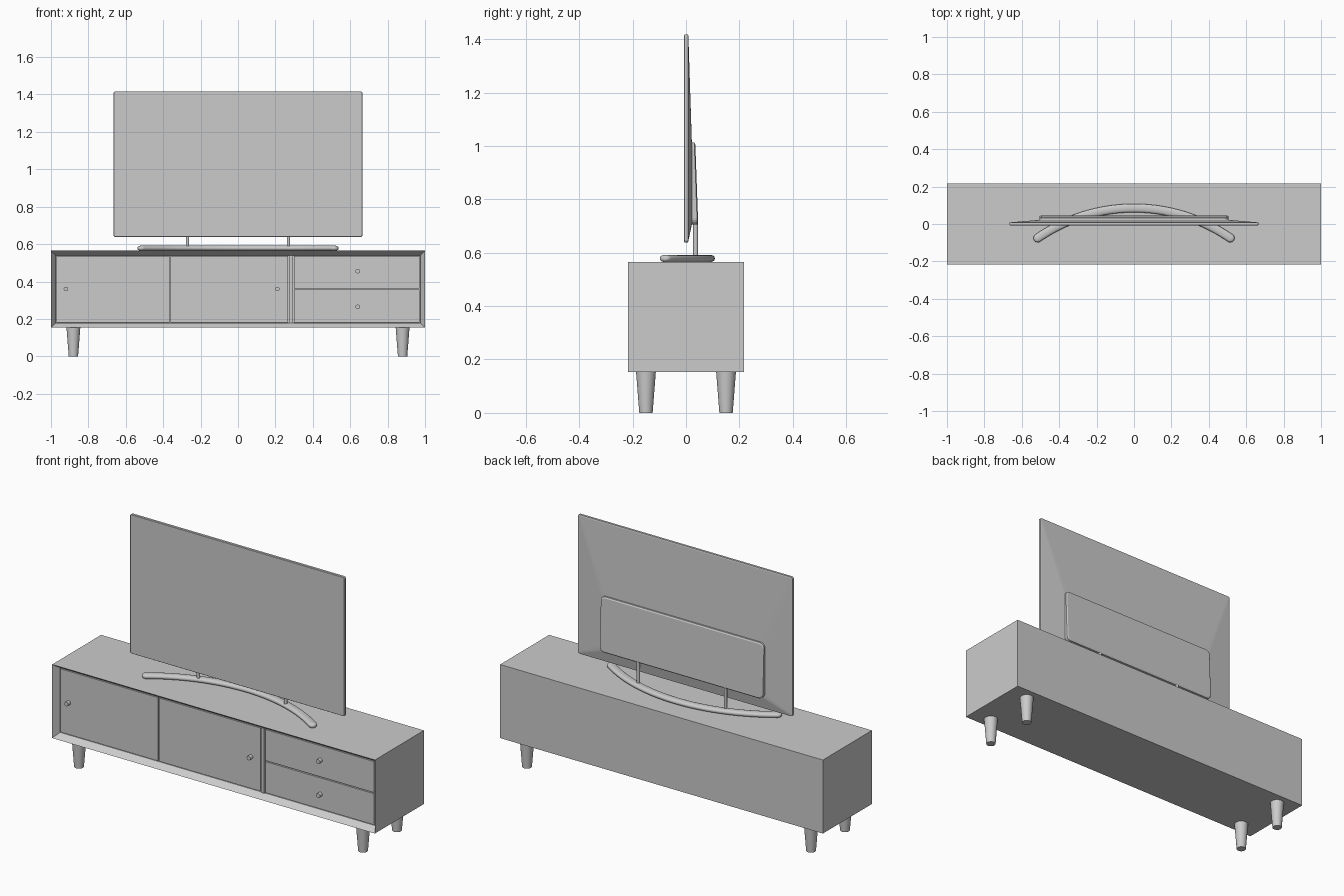
import bpy, bmesh, math
from mathutils import Vector

if "Cube" in bpy.data.objects:
    bpy.data.objects.remove(bpy.data.objects["Cube"], do_unlink=True)

GREY = (0.6, 0.6, 0.6, 1)
mat = bpy.data.materials.new("plain grey")
mat.use_nodes = True
mat.diffuse_color = GREY
mat.node_tree.nodes["Principled BSDF"].inputs["Base Color"].default_value = GREY


def finish(name, bm, smooth=False):
    bmesh.ops.recalc_face_normals(bm, faces=bm.faces)
    mesh = bpy.data.meshes.new(name)
    bm.to_mesh(mesh)
    bm.free()
    mesh.materials.append(mat)
    obj = bpy.data.objects.new(name, mesh)
    bpy.context.collection.objects.link(obj)
    if smooth:
        bpy.ops.object.select_all(action="DESELECT")
        obj.select_set(True)
        bpy.context.view_layer.objects.active = obj
        bpy.ops.object.shade_smooth_by_angle(angle=math.radians(35))
    return obj


def box_mesh(x0, x1, y0, y1, z0, z1):
    bm = bmesh.new()
    bmesh.ops.create_cube(bm, size=1)
    for v in bm.verts:
        v.co = Vector((x1 if v.co.x > 0 else x0,
                       y1 if v.co.y > 0 else y0,
                       z1 if v.co.z > 0 else z0))
    return bm


def loft(name, rings, smooth=False):
    """Skin a list of equal closed rings and cap both ends."""
    bm = bmesh.new()
    loops = [[bm.verts.new(p) for p in ring] for ring in rings]
    for a, b in zip(loops, loops[1:]):
        for i in range(len(a)):
            j = (i + 1) % len(a)
            bm.faces.new((a[i], a[j], b[j], b[i]))
    bm.faces.new(loops[0])
    bm.faces.new(loops[-1])
    return finish(name, bm, smooth)


def rounded_rect(half, z0, z1, r, y, lean=0):
    """Upright rounded rectangle; lean pushes the lower part backward."""
    points = []
    corners = [(half - r, z1 - r), (r - half, z1 - r), (r - half, z0 + r), (half - r, z0 + r)]
    for q, (cx, cz) in enumerate(corners):
        for k in range(6):
            a = math.radians(90 * q + 18 * k)
            z = cz + r * math.sin(a)
            points.append((cx + r * math.cos(a), y + lean * (z1 - z), z))
    return points


def cylinder(name, r0, r1, start, end, segments=24):
    start, end = Vector(start), Vector(end)
    bm = bmesh.new()
    bmesh.ops.create_cone(bm, cap_ends=True, segments=segments, radius1=r0, radius2=r1,
                          depth=(end - start).length)
    turn = (end - start).to_track_quat("Z", "Y")
    for v in bm.verts:
        v.co = turn @ v.co + (start + end) / 2
    return finish(name, bm, True)


# Cabinet body with a sloped front frame and a recess
FRONT, BOTTOM, TOP = -0.217, 0.153, 0.565
bm = box_mesh(-1, 1, FRONT, -FRONT, BOTTOM, TOP)
bm.normal_update()
front = min(bm.faces, key=lambda f: f.calc_center_median().y)
bmesh.ops.inset_region(bm, faces=[front], thickness=0.025, use_even_offset=True)
for v in front.verts:
    v.co.y = FRONT + 0.035
inner = bmesh.ops.extrude_discrete_faces(bm, faces=[front])["faces"][0]
for v in inner.verts:
    v.co.y += 0.02
finish("cabinet_body", bm)

# Doors, divider and drawers inside the frame
FACE, LOW, HIGH = -0.184, 0.182, 0.536
panels = {
    "right_door": (-0.971, -0.367, LOW, HIGH, 0),
    "middle_door": (-0.361, 0.268, LOW, HIGH, 0),
    "divider": (0.274, 0.294, LOW - 0.004, HIGH + 0.004, 0.004),
    "upper_drawer": (0.299, 0.971, 0.362, HIGH, 0),
    "lower_drawer": (0.299, 0.971, LOW, 0.356, 0),
}
for name, (x0, x1, z0, z1, proud) in panels.items():
    finish(name, box_mesh(x0, x1, FACE - proud, -0.16, z0, z1))

# Knobs
for name, x, z in [("right_door_knob", -0.92, 0.36), ("middle_door_knob", 0.21, 0.36),
                   ("upper_drawer_knob", 0.64, 0.455), ("lower_drawer_knob", 0.64, 0.265)]:
    cylinder(name, 0.012, 0.012, (x, FACE + 0.01, z), (x, FACE - 0.022, z), 16)

# Tapered legs
for side, x in (("right", -0.88), ("left", 0.88)):
    for end, y in (("front", -0.15), ("back", 0.15)):
        cylinder(f"{end}_{side}_leg", 0.025, 0.037, (x, y, 0), (x, y, BOTTOM), 32)

# Screen: thin panel with a shallow tapered back
loft("screen_panel", [
    rounded_rect(0.662, 0.64, 1.415, 0.008, -0.0075),
    rounded_rect(0.665, 0.638, 1.417, 0.01, -0.005),
    rounded_rect(0.665, 0.638, 1.417, 0.01, 0.0075),
    rounded_rect(0.658, 0.645, 1.41, 0.008, 0.009),
    rounded_rect(0.505, 0.705, 1.01, 0.025, 0.022),
])

# Rear housing, thicker toward the bottom
LEAN = 0.036
loft("rear_housing", [
    rounded_rect(0.505, 0.705, 1.012, 0.025, 0.015),
    rounded_rect(0.505, 0.705, 1.012, 0.025, 0.031, LEAN),
    rounded_rect(0.498, 0.712, 1.005, 0.02, 0.035, LEAN),
])

# Posts
for side, x in (("right", -0.27), ("left", 0.27)):
    cylinder(f"{side}_post", 0.009, 0.009, (x, 0.036, 0.575), (x, 0.036, 0.712), 16)

# Curved stand foot: flattened tube along an arc with rounded ends
R, HALF_W, HALF_H, SPAN = 0.907, 0.023, 0.0135, 0.603
rings = []
STEPS, CAP = 40, 5
params = [(-SPAN - HALF_W / R * math.cos(t), math.sin(t))
          for t in (math.radians(10 + 80 * k / CAP) for k in range(CAP))]
params += [(-SPAN + 2 * SPAN * k / STEPS, 1) for k in range(STEPS + 1)]
params += [(-a, s) for a, s in reversed(params[:CAP])]
for angle, scale in params:
    ring = []
    for k in range(16):
        t = math.tau * k / 16
        c, s = math.cos(t), math.sin(t)
        rad = R + HALF_W * scale * math.copysign(abs(c) ** 0.8, c)
        z = TOP + HALF_H + HALF_H * scale ** 0.6 * math.copysign(abs(s) ** 0.8, s)
        ring.append((rad * math.sin(angle), 0.085 - R + rad * math.cos(angle), z))
    rings.append(ring)
loft("stand_foot", rings, True)
